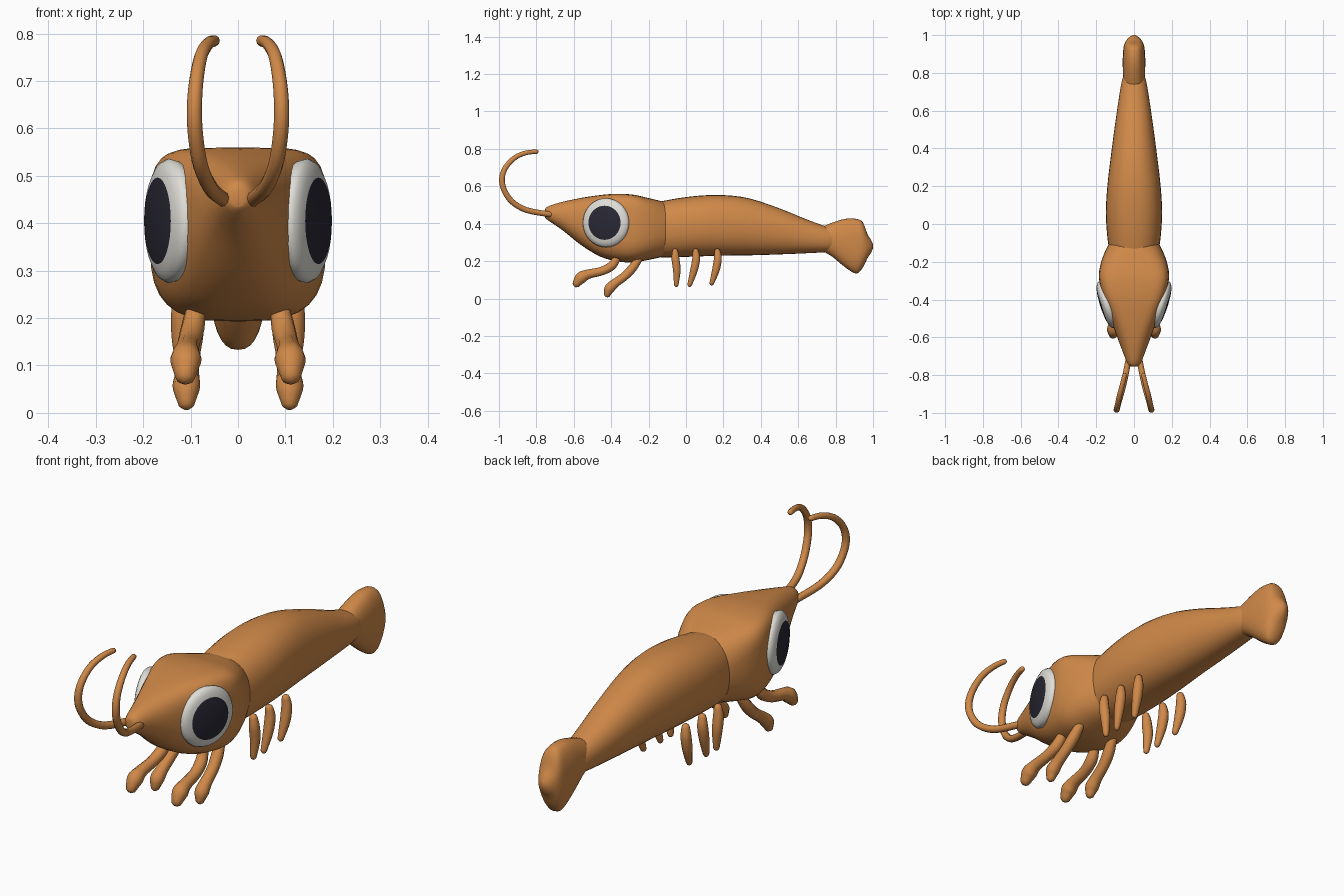
import bpy
import bmesh
import math
from mathutils import Vector, Matrix

if "Cube" in bpy.data.objects:
    bpy.data.objects.remove(bpy.data.objects["Cube"])


def material(name, rgb):
    m = bpy.data.materials.new(name)
    m.diffuse_color = (*rgb, 1)
    m.use_nodes = True
    m.node_tree.nodes["Principled BSDF"].inputs["Base Color"].default_value = m.diffuse_color
    return m


ORANGE = material("shell orange", (0.63, 0.25, 0.066))
WHITE = material("eye white", (0.74, 0.73, 0.68))
DARK = material("pupil dark", (0.022, 0.021, 0.034))


def spline(points, steps):
    """Catmull-Rom resampling of tuples of any length."""
    p = [Vector(q) for q in points]
    out = []
    for i in range(len(p) - 1):
        a, b, c, d = p[max(i - 1, 0)], p[i], p[i + 1], p[min(i + 2, len(p) - 1)]
        for s in range(steps):
            t = s / steps
            out.append(0.5 * (2 * b + (c - a) * t + (2 * a - 5 * b + 4 * c - d) * t * t
                              + (3 * b - a - 3 * c + d) * t ** 3))
    return out + [p[-1]]


def build(name, rings, mats=(ORANGE,), pick=None, angle=50):
    """Skin a list of closed rings, cap both ends, shade smooth."""
    bm = bmesh.new()
    loops = [[bm.verts.new(v) for v in r] for r in rings]
    n = len(loops[0])
    for k in range(len(loops) - 1):
        for i in range(n):
            j = (i + 1) % n
            f = bm.faces.new((loops[k][i], loops[k][j], loops[k + 1][j], loops[k + 1][i]))
            f.material_index = pick(k) if pick else 0
    bm.faces.new(loops[0])
    f = bm.faces.new(loops[-1])
    f.material_index = pick(len(loops)) if pick else 0
    bmesh.ops.recalc_face_normals(bm, faces=bm.faces[:])
    me = bpy.data.meshes.new(name)
    bm.to_mesh(me)
    bm.free()
    for m in mats:
        me.materials.append(m)
    ob = bpy.data.objects.new(name, me)
    bpy.context.collection.objects.link(ob)
    bpy.ops.object.select_all(action='DESELECT')
    ob.select_set(True)
    bpy.context.view_layer.objects.active = ob
    bpy.ops.object.shade_smooth_by_angle(angle=math.radians(angle))
    return ob


def loft(name, sections, steps=3, n=32):
    """Sections: y, half width, bottom z, top z, squareness above, squareness below."""
    rings = []
    for y, w, lo, hi, top, bot in spline(sections, steps):
        ring = []
        for i in range(n):
            a = math.tau * i / n
            c, s = math.cos(a), math.sin(a)
            e = 2 / (top if s > 0 else bot)
            ring.append((w * math.copysign(abs(c) ** e, c), y,
                         (lo + hi) / 2 + (hi - lo) / 2 * math.copysign(abs(s) ** e, s)))
        rings.append(ring)
    return build(name, rings)


def tube(name, points, n=10):
    """Round limb through (x, y, z, radius) points with rounded ends."""
    pts = spline(points, 4)
    pos = [p.to_3d() for p in pts]
    rad = [p[3] for p in pts]
    tan = [(pos[min(i + 1, len(pos) - 1)] - pos[max(i - 1, 0)]).normalized()
           for i in range(len(pos))]
    stations = []
    for f in (0.95, 0.6):
        stations.append((pos[0] - tan[0] * rad[0] * f, rad[0] * math.sqrt(1 - f * f), tan[0]))
    stations += list(zip(pos, rad, tan))
    for f in (0.6, 0.95):
        stations.append((pos[-1] + tan[-1] * rad[-1] * f, rad[-1] * math.sqrt(1 - f * f), tan[-1]))
    rings = []
    for p, r, t in stations:
        u = Vector((1, 0, 0))
        u = (u - t * u.dot(t)).normalized()
        v = t.cross(u)
        rings.append([p + r * (u * math.cos(math.tau * i / n) + v * math.sin(math.tau * i / n))
                      for i in range(n)])
    return build(name, rings, angle=60)


# Head: pointed snout widening to a boxy back
loft("head", [
    (-0.755, 0.012, 0.435, 0.47, 2, 2),
    (-0.74, 0.034, 0.42, 0.492, 2, 2),
    (-0.66, 0.066, 0.365, 0.517, 2.2, 2.1),
    (-0.56, 0.103, 0.285, 0.538, 3, 2.5),
    (-0.46, 0.138, 0.225, 0.553, 4.2, 3),
    (-0.37, 0.168, 0.199, 0.56, 5.5, 3.2),
    (-0.28, 0.186, 0.193, 0.555, 5.5, 3.2),
    (-0.20, 0.174, 0.207, 0.537, 4, 2.8),
    (-0.13, 0.146, 0.222, 0.52, 2.7, 2.4),
    (-0.09, 0.125, 0.235, 0.505, 2.4, 2.2)])

# Body tapering towards the tail
loft("abdomen", [
    (-0.17, 0.125, 0.222, 0.51, 2.3, 2.3),
    (-0.08, 0.14, 0.22, 0.53, 2.3, 2.3),
    (0.06, 0.149, 0.225, 0.549, 2.3, 2.3),
    (0.20, 0.141, 0.229, 0.553, 2.3, 2.3),
    (0.34, 0.125, 0.231, 0.535, 2.2, 2.2),
    (0.50, 0.104, 0.236, 0.482, 2.2, 2.2),
    (0.64, 0.084, 0.242, 0.425, 2.2, 2.2),
    (0.75, 0.066, 0.248, 0.385, 2.2, 2.2),
    (0.80, 0.05, 0.255, 0.37, 2.2, 2.2)])

# Tail fan: narrow and tall with a rounded end
loft("tail_fan", [
    (0.72, 0.052, 0.26, 0.38, 2.2, 2.2),
    (0.78, 0.057, 0.225, 0.405, 2.2, 2.2),
    (0.85, 0.06, 0.168, 0.426, 2.3, 2.3),
    (0.91, 0.058, 0.133, 0.426, 2.4, 2.4),
    (0.945, 0.053, 0.165, 0.408, 2.4, 2.4),
    (0.97, 0.042, 0.215, 0.345, 2.2, 2.2),
    (0.99, 0.024, 0.245, 0.312, 2, 2),
    (1.0, 0.006, 0.27, 0.29, 2, 2)])

# Paired parts
for side, label in ((-1, "left"), (1, "right")):
    def m(points):
        return [(side * x, y, z, r) for x, y, z, r in points]

    # Eye: shallow dome, inner rings coloured as the pupil
    dome = [(0.112, -0.05), (0.122, -0.012), (0.125, 0.0), (0.118, 0.012), (0.103, 0.02),
            (0.087, 0.025), (0.06, 0.03), (0.03, 0.032), (0.008, 0.033)]
    turn = Matrix.Rotation(math.radians(-18), 3, 'Z')
    rings = []
    for r, h in dome:
        ring = []
        for i in range(32):
            a = math.tau * i / 32
            p = turn @ Vector((h, r * 1.04 * math.cos(a), r * 1.05 * math.sin(a)))
            ring.append((side * (p.x + 0.146), p.y - 0.428, p.z + 0.405))
        rings.append(ring)
    build(label + "_eye", rings, (WHITE, DARK), lambda k: 1 if k >= 5 else 0)

    # Antenna curling up and back
    tube(label + "_antenna", m([
        (0.03, -0.725, 0.45, 0.016), (0.056, -0.85, 0.472, 0.016),
        (0.078, -0.93, 0.518, 0.016), (0.089, -0.972, 0.58, 0.016),
        (0.092, -0.984, 0.64, 0.016), (0.088, -0.965, 0.70, 0.015),
        (0.078, -0.915, 0.753, 0.014), (0.063, -0.855, 0.779, 0.013),
        (0.05, -0.80, 0.785, 0.012)]))

    # Two bent walking legs under the head
    tube(label + "_front_leg", m([
        (0.088, -0.365, 0.225, 0.02), (0.096, -0.395, 0.177, 0.025),
        (0.104, -0.45, 0.147, 0.024), (0.108, -0.52, 0.131, 0.026),
        (0.11, -0.56, 0.112, 0.033), (0.111, -0.583, 0.083, 0.024)]))
    tube(label + "_second_leg", m([
        (0.09, -0.25, 0.215, 0.02), (0.098, -0.285, 0.165, 0.025),
        (0.104, -0.325, 0.122, 0.024), (0.107, -0.375, 0.085, 0.025),
        (0.109, -0.408, 0.055, 0.029), (0.109, -0.42, 0.026, 0.02)]))

    # Three short swimming legs under the body
    for i, (y0, y1, z1) in enumerate(((-0.058, -0.052, 0.075), (0.052, 0.02, 0.075),
                                      (0.168, 0.138, 0.083))):
        ym = (y0 + y1) / 2 + 0.006
        tube(f"{label}_swimming_leg_{i + 1}", m([
            (0.116, y0, 0.25, 0.017), (0.119, y0 + 0.002, 0.21, 0.022),
            (0.118, ym, 0.15, 0.021), (0.112, y1, z1, 0.013)]))
